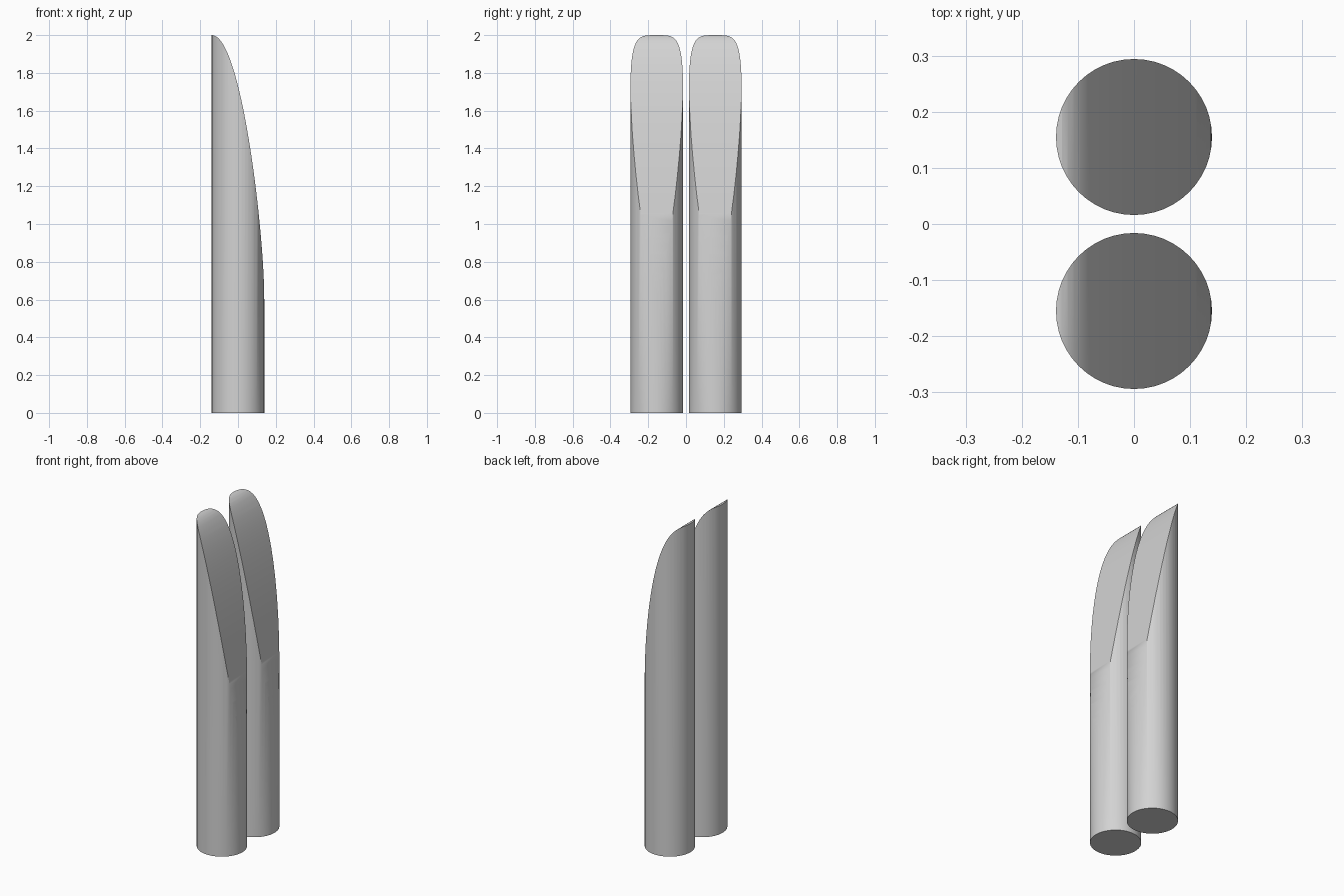
import bpy, math

cube = bpy.data.objects.get("Cube")
if cube:
    bpy.data.objects.remove(cube, do_unlink=True)

R = 0.139        # rod radius
GAP = 0.155      # rod centre offset in y
LOW, TOP = 0.6, 2.0

grey = bpy.data.materials.new("light grey")
grey.use_nodes = True
colour = (0.65, 0.65, 0.65, 1)
grey.diffuse_color = colour
grey.node_tree.nodes["Principled BSDF"].inputs["Base Color"].default_value = colour


def slope_profile(steps=40):
    """Rounded slope from the tall edge down to the low edge, as (x, z)."""
    points = []
    for i in range(steps + 1):
        u = math.sin(i / steps * math.pi / 2)
        drop = (u * u + 1 - math.sqrt(max(0, 1 - u * u))) / 2
        points.append((-R + 2 * R * u, TOP - (TOP - LOW) * drop))
    return points


def make_cutter():
    """Solid above the slope, extruded along y."""
    outline = slope_profile()
    outline += [(R + 0.1, LOW), (R + 0.1, TOP + 0.2), (-R - 0.1, TOP + 0.2), (-R - 0.1, TOP)]
    n = len(outline)
    verts = [(x, y, z) for y in (-0.5, 0.5) for x, z in outline]
    faces = [tuple(range(n)), tuple(reversed(range(n, 2 * n)))]
    faces += [(i, i + n, (i + 1) % n + n, (i + 1) % n) for i in range(n)]
    mesh = bpy.data.meshes.new("slope_cutter")
    mesh.from_pydata(verts, [], faces)
    obj = bpy.data.objects.new("slope_cutter", mesh)
    bpy.context.collection.objects.link(obj)
    obj.hide_render = True
    return obj


cutter = make_cutter()

# Two upright rods with curved slanted tips
for name, side in (("front_rod", -1), ("back_rod", 1)):
    bpy.ops.mesh.primitive_cylinder_add(vertices=48, radius=R, depth=TOP,
                                        location=(0, side * GAP, TOP / 2))
    rod = bpy.context.object
    rod.name = name
    rod.data.materials.append(grey)
    cut = rod.modifiers.new("slanted tip", "BOOLEAN")
    cut.operation = "DIFFERENCE"
    cut.solver = "EXACT"
    cut.object = cutter
    bpy.ops.object.modifier_apply(modifier=cut.name)
    bpy.ops.object.shade_smooth_by_angle(angle=math.radians(35))

bpy.data.objects.remove(cutter, do_unlink=True)
